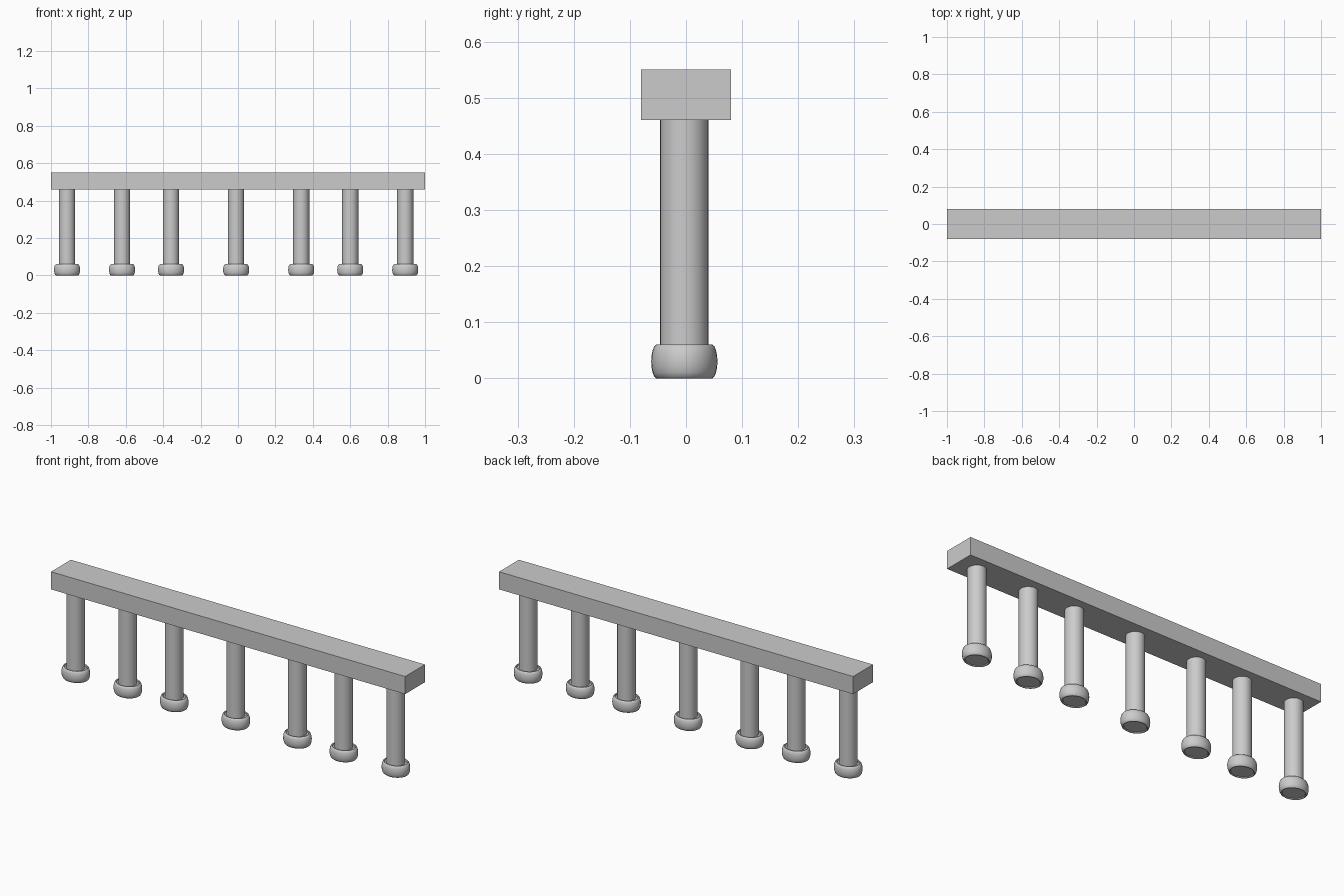
import bpy, bmesh
from math import sin, cos, pi, radians

if "Cube" in bpy.data.objects:
    bpy.data.objects.remove(bpy.data.objects["Cube"])

CY = -0.003   # posts sit slightly off the beam centre line


def finish(bm, name, smooth=True):
    bmesh.ops.recalc_face_normals(bm, faces=bm.faces)
    me = bpy.data.meshes.new(name)
    bm.to_mesh(me)
    bm.free()
    ob = bpy.data.objects.new(name, me)
    bpy.context.collection.objects.link(ob)
    if smooth:
        bpy.ops.object.select_all(action='DESELECT')
        ob.select_set(True)
        bpy.context.view_layer.objects.active = ob
        bpy.ops.object.shade_smooth_by_angle(angle=radians(35))
    return ob


def lathe(name, profile, loc, sx=1.0, segs=32):
    """Solid of revolution; the profile ends are closed with flat caps."""
    bm = bmesh.new()
    rings = [[bm.verts.new((loc[0] + r * sx * cos(2 * pi * i / segs),
                            loc[1] + r * sin(2 * pi * i / segs), z))
              for i in range(segs)] for r, z in profile]
    for a, b in zip(rings, rings[1:]):
        for i in range(segs):
            j = (i + 1) % segs
            bm.faces.new((a[i], a[j], b[j], b[i]))
    bm.faces.new(rings[0])
    bm.faces.new(rings[-1])
    return finish(bm, name)


# Top rail
bm = bmesh.new()
bmesh.ops.create_cube(bm, size=1)
bmesh.ops.scale(bm, vec=(2.0, 0.16, 0.09), verts=bm.verts)
bmesh.ops.translate(bm, vec=(0, 0, 0.505), verts=bm.verts)
finish(bm, "top_rail", smooth=False)

# Rounded foot collar: bulging rim with shallow recesses below and above
lower = [(0.045, 0.005), (0.047, 0.001), (0.050, 0.0), (0.0535, 0.003),
         (0.0565, 0.010), (0.0585, 0.020)]
collar = lower + [(0.059, 0.03)] + [(r, 0.06 - z) for r, z in reversed(lower)]

# Posts with collars, mirrored about the centre post
offsets = [-0.904, -0.61, -0.348, 0.0, 0.348, 0.61, 0.904]
for n, off in enumerate(offsets, 1):
    x = off - 0.01
    lathe(f"post_{n}", [(0.043, 0.02), (0.043, 0.47)], (x, CY))
    lathe(f"foot_collar_{n}", collar, (x, CY), sx=1.18)
